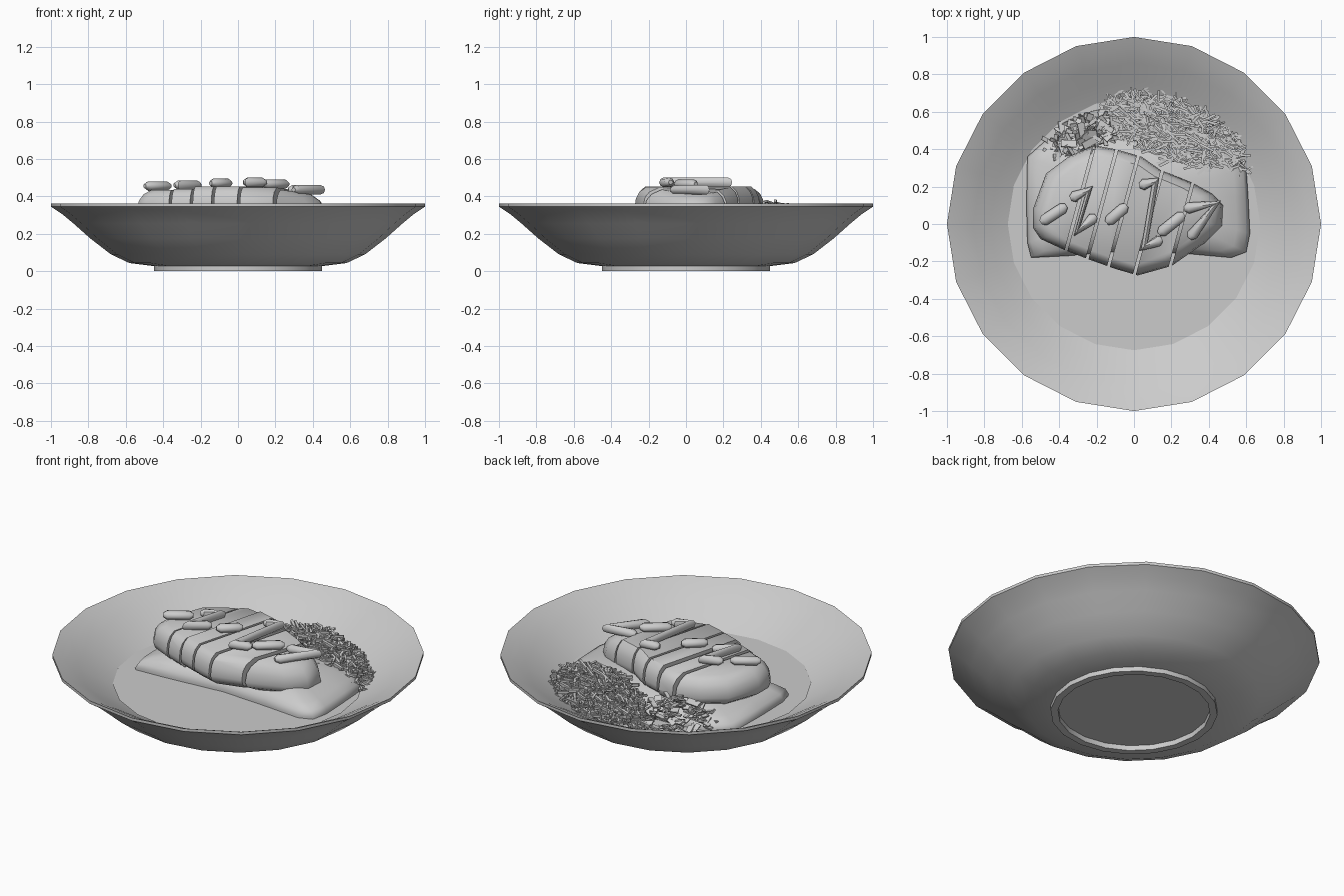
import bpy, bmesh, math, random
from mathutils import Vector

if "Cube" in bpy.data.objects:
    bpy.data.objects.remove(bpy.data.objects["Cube"])

random.seed(4)


def finish(bm, name, angle=40):
    bmesh.ops.recalc_face_normals(bm, faces=bm.faces)
    me = bpy.data.meshes.new(name)
    bm.to_mesh(me)
    bm.free()
    ob = bpy.data.objects.new(name, me)
    bpy.context.collection.objects.link(ob)
    if angle:
        bpy.ops.object.select_all(action='DESELECT')
        ob.select_set(True)
        bpy.context.view_layer.objects.active = ob
        bpy.ops.object.shade_smooth_by_angle(angle=math.radians(angle))
    return ob


def loft(rings, bm=None):
    """Skin a stack of equal rings and cap both ends."""
    bm = bm or bmesh.new()
    loops = [[bm.verts.new(p) for p in r] for r in rings]
    n = len(loops[0])
    for a, b in zip(loops, loops[1:]):
        for i in range(n):
            bm.faces.new((a[i], a[(i + 1) % n], b[(i + 1) % n], b[i]))
    bm.faces.new(loops[0][::-1])
    bm.faces.new(loops[-1])
    return bm


def circle(r, z, n=20):
    return [(r * math.cos(math.tau * i / n), r * math.sin(math.tau * i / n), z) for i in range(n)]


def scaled(outline, s, z):
    c = sum((Vector(p) for p in outline), Vector((0, 0))) / len(outline)
    return [(c.x + (x - c.x) * s, c.y + (y - c.y) * s, z) for x, y in outline]


# Bowl with recessed foot ring
profile = [(0.41, 0.03), (0.41, 0.0), (0.45, 0.0), (0.45, 0.027), (0.58, 0.043), (0.68, 0.09),
           (0.79, 0.175), (0.88, 0.255), (0.94, 0.305), (1.0, 0.345), (1.0, 0.362),
           (0.94, 0.335), (0.86, 0.29), (0.77, 0.235), (0.67, 0.18), (0.55, 0.12), (0.4, 0.09)]
finish(loft([circle(r, z) for r, z in profile]), "bowl")

# Flat sauce surface filling the bowl
finish(loft([circle(0.55, 0.13), circle(0.675, 0.187)]), "curry_sauce", 30)

# Rice bed
rice = [(-0.55, -0.18), (-0.35, -0.17), (0, -0.14), (0.3, -0.16), (0.52, -0.18), (0.6, -0.15),
        (0.62, -0.05), (0.61, 0.15), (0.6, 0.3), (0.5, 0.42), (0.25, 0.46), (0, 0.48),
        (-0.25, 0.47), (-0.48, 0.44), (-0.57, 0.36), (-0.575, 0.1), (-0.57, -0.1)]
finish(loft([scaled(rice, s, z) for s, z in
             ((0.98, 0.16), (1, 0.2), (0.97, 0.23), (0.88, 0.255), (0.7, 0.29), (0.4, 0.31))]),
       "rice", 60)

# Sliced cutlet: one rounded slab, cut along slanted lines
slab = [(-0.54, 0.08), (-0.54, -0.02), (-0.5, -0.08), (-0.37, -0.14), (-0.24, -0.19), (-0.1, -0.24),
        (0.02, -0.275), (0.2, -0.225), (0.38, -0.1), (0.47, -0.01), (0.475, 0.1), (0.42, 0.16),
        (0.31, 0.22), (0.14, 0.29), (0.04, 0.36), (-0.1, 0.4), (-0.21, 0.42), (-0.35, 0.36), (-0.47, 0.27)]
layers = ((0.88, 0.27), (0.98, 0.3), (1, 0.33), (0.98, 0.38), (0.93, 0.415), (0.84, 0.44))
cuts = [-0.9, -0.325, -0.2, -0.075, 0.075, 0.255, 0.9]     # x of each cut at y = 0
lifts = [-0.005, 0.0, 0.012, 0.012, 0.008, 0.0]
normal = Vector((1, -0.27, 0)).normalized()
for i, lift in enumerate(lifts):
    bm = loft([scaled(slab, s, z) for s, z in layers])
    for x, side in ((cuts[i] + 0.008, -1), (cuts[i + 1] - 0.008, 1)):
        res = bmesh.ops.bisect_plane(bm, geom=bm.verts[:] + bm.edges[:] + bm.faces[:],
                                     plane_co=(x, 0, 0), plane_no=normal * side, clear_outer=True)
        bmesh.ops.holes_fill(bm, edges=[e for e in bm.edges if e.is_boundary])
    for v in bm.verts:
        droop = 0.16 * max(0, v.co.x - 0.2)
        v.co.z += lift - droop
    finish(bm, f"cutlet_slice_{i + 1}", 42)

# Drizzle strokes on top of the slices
strokes = [([(-0.48, 0.02), (-0.38, 0.085)], 0.455),
           ([(-0.32, 0.145), (-0.24, 0.18), (-0.305, -0.04), (-0.22, 0.03)], 0.46),
           ([(-0.13, 0.02), (-0.055, 0.085)], 0.47),
           ([(0.05, 0.21), (0.115, 0.225), (0.055, -0.12), (0.13, -0.09)], 0.475),
           ([(0.15, -0.04), (0.25, 0.04)], 0.465),
           ([(0.29, 0.085), (0.44, 0.11), (0.31, -0.06)], 0.435)]
for i, (pts, z) in enumerate(strokes):
    cu = bpy.data.curves.new(f"drizzle_{i + 1}", 'CURVE')
    cu.dimensions = '3D'
    cu.bevel_depth = 0.03
    cu.bevel_resolution = 2
    cu.use_fill_caps = True
    p = [Vector((x, y, 0)) for x, y in pts]
    a, b = (p[0] - p[1]).normalized() * 0.022, (p[-1] - p[-2]).normalized() * 0.022
    path = [(p[0] + a, 0.45)] + [(q, 1) for q in p] + [(p[-1] + b, 0.45)]
    sp = cu.splines.new('POLY')
    sp.points.add(len(path) - 1)
    for pt, (co, r) in zip(sp.points, path):
        pt.co = (*co, 1)
        pt.radius = r
    ob = bpy.data.objects.new(cu.name, cu)
    bpy.context.collection.objects.link(ob)
    ob.location.z = z
    ob.scale.z = 0.85
    bpy.ops.object.select_all(action='DESELECT')
    ob.select_set(True)
    bpy.context.view_layer.objects.active = ob
    bpy.ops.object.convert(target='MESH')
    bpy.ops.object.shade_smooth_by_angle(angle=math.radians(45))


def heap_point(cx, cy, rx, ry, turn, peak):
    """Random point inside a dome-shaped heap."""
    q, t = math.sqrt(random.random()), random.uniform(0, math.tau)
    x, y = rx * q * math.cos(t), ry * q * math.sin(t)
    c, s = math.cos(turn), math.sin(turn)
    return Vector((cx + x * c - y * s, cy + x * s + y * c,
                   0.2 + (peak - 0.2) * (1 - q * q) * random.uniform(0.5, 1)))


# Shredded cabbage: bent square strands heaped at the back
bm = bmesh.new()
for k in range(800):
    p = heap_point(0.22, 0.46, 0.40, 0.19, -0.42, 0.37)
    ang = random.gauss(-0.3, 0.7)
    d = Vector((math.cos(ang), math.sin(ang), random.uniform(-0.25, 0.25)))
    side = Vector((-d.y, d.x, 0)).normalized()
    h, w, bend = random.uniform(0.03, 0.075), random.uniform(0.004, 0.008), random.uniform(-0.02, 0.02)
    rings = []
    for t in (-1, 0, 1):
        c = p + d * h * t + side * bend * (1 - t * t)
        rings.append([c + side * w * a + Vector((0, 0, w * b)) for a, b in ((-1, -1), (1, -1), (1, 1), (-1, 1))])
    loft(rings, bm)
finish(bm, "shredded_cabbage", 0)

# Chopped garnish: short flat chips at the left of the heap
bm = bmesh.new()
for k in range(170):
    p = heap_point(-0.26, 0.46, 0.25, 0.11, 0.42, 0.35)
    ang = random.uniform(0, math.tau)
    d = Vector((math.cos(ang), math.sin(ang), random.uniform(-0.6, 0.6))).normalized()
    e = d.cross(Vector((random.uniform(-0.5, 0.5), random.uniform(-0.5, 0.5), 1))).normalized()
    n = d.cross(e) * 0.004
    l, w = random.uniform(0.02, 0.045), random.uniform(0.006, 0.02)
    loft([[p + d * l * a + e * w * b + n * s for a, b in ((-1, -1), (1, -1), (1, 1), (-1, 1))]
          for s in (-1, 1)], bm)
finish(bm, "chopped_garnish", 0)
